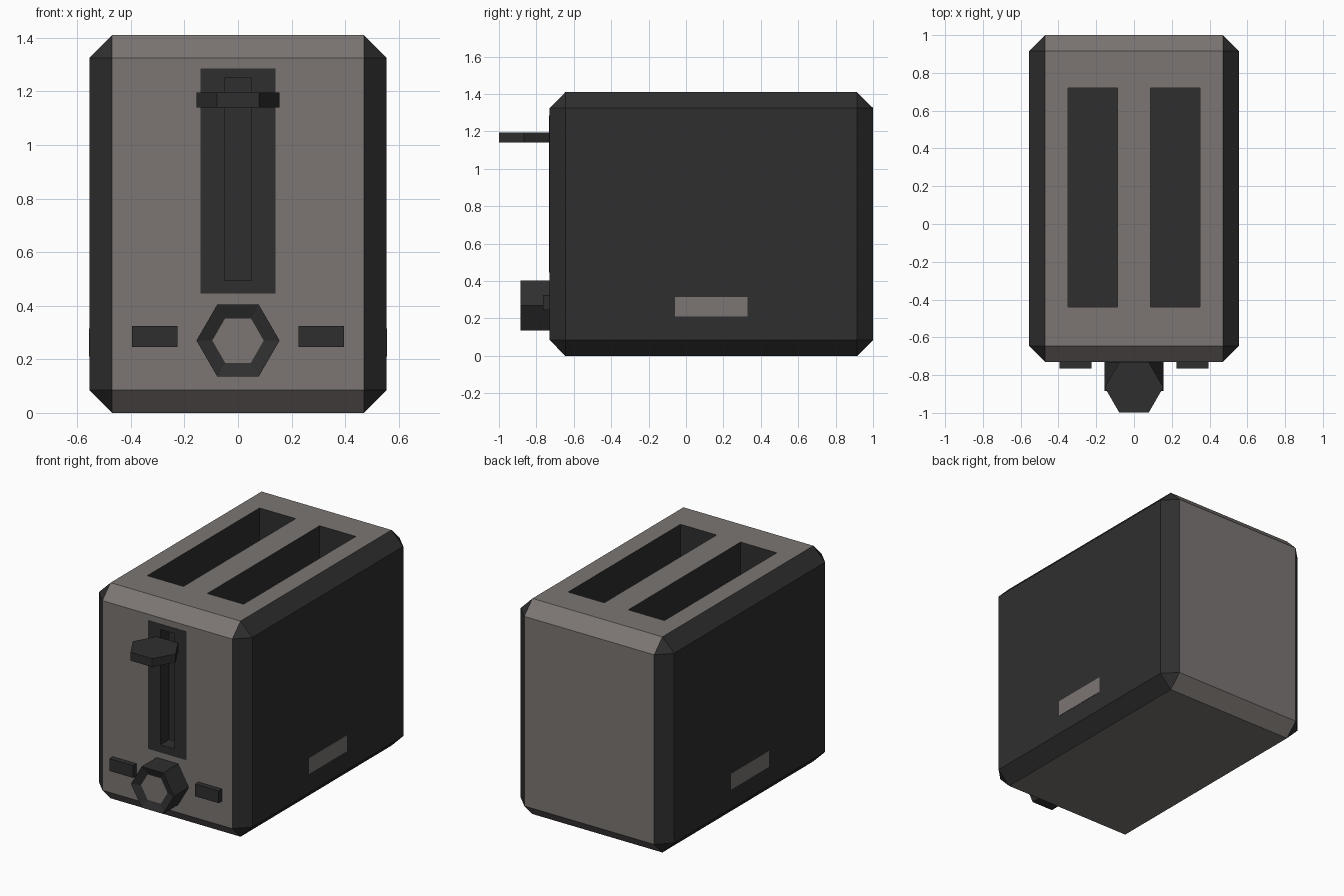
import bpy, bmesh, math
from mathutils import Vector

if "Cube" in bpy.data.objects:
    bpy.data.objects.remove(bpy.data.objects["Cube"])

def material(name, rgb):
    m = bpy.data.materials.new(name)
    m.diffuse_color = (*rgb, 1)
    m.use_nodes = True
    m.node_tree.nodes["Principled BSDF"].inputs["Base Color"].default_value = m.diffuse_color
    return m

MATS = [material("warm_grey", (0.2, 0.182, 0.173)), material("charcoal", (0.028, 0.028, 0.028))]
LIGHT, DARK = 0, 1

def finish(name, bm):
    bmesh.ops.recalc_face_normals(bm, faces=bm.faces)
    me = bpy.data.meshes.new(name)
    bm.to_mesh(me)
    bm.free()
    for m in MATS:
        me.materials.append(m)
    ob = bpy.data.objects.new(name, me)
    bpy.context.collection.objects.link(ob)
    return ob

def box_bm(lo, hi, mat=DARK):
    bm = bmesh.new()
    bmesh.ops.create_cube(bm, size=1)
    lo, hi = Vector(lo), Vector(hi)
    for v in bm.verts:
        v.co = (lo + hi) / 2 + v.co * (hi - lo)
    for f in bm.faces:
        f.material_index = mat
    return bm

def box(name, lo, hi, mat=DARK):
    return finish(name, box_bm(lo, hi, mat))

def hex_prism(centre, radius, u, v, depth):
    """Hexagon with corners on the +-u axis, extruded along depth; returns bmesh and end face."""
    bm = bmesh.new()
    c, u, v = Vector(centre), Vector(u), Vector(v)
    ring = [bm.verts.new(c + radius * (u * math.cos(a) + v * math.sin(a)))
            for a in (i * math.pi / 3 for i in range(6))]
    base = bm.faces.new(ring)
    out = bmesh.ops.extrude_face_region(bm, geom=[base], use_keep_orig=True)["geom"]
    bmesh.ops.translate(bm, verts=[g for g in out if isinstance(g, bmesh.types.BMVert)], vec=depth)
    end = next(g for g in out if isinstance(g, bmesh.types.BMFace))
    bmesh.ops.recalc_face_normals(bm, faces=bm.faces)
    for f in bm.faces:
        f.material_index = DARK
    return bm, end

def cut(ob, cutter):
    mod = ob.modifiers.new("cut", 'BOOLEAN')
    mod.operation, mod.solver, mod.object = 'DIFFERENCE', 'EXACT', cutter
    bpy.context.view_layer.objects.active = ob
    bpy.ops.object.modifier_apply(modifier=mod.name)

FRONT = -0.73

# chamfered body: dark sides, light front, top, back and bottom
bm = box_bm((-0.555, FRONT, 0), (0.555, 1.0, 1.41), LIGHT)
bmesh.ops.bevel(bm, geom=bm.edges[:], offset=0.085, segments=1, affect='EDGES', profile=0.5)
bm.normal_update()
for f in bm.faces:
    f.material_index = DARK if abs(f.normal.x) > 0.5 else LIGHT
body = finish("body", bm)

# dark panel around the lever track
panel = box("lever_panel", (-0.14, FRONT - 0.002, 0.445), (0.14, FRONT + 0.02, 1.285))

# bread slots and lever track
cutters = [box("slot_cutter", (s * 0.2175 - 0.131, -0.44, 0.5), (s * 0.2175 + 0.131, 0.72, 1.6))
           for s in (-1, 1)]
track = box("track_cutter", (-0.05, -0.9, 0.495), (0.05, FRONT + 0.09, 1.25))
for c in cutters + [track]:
    cut(body, c)
cut(panel, track)
for c in cutters + [track]:
    bpy.data.objects.remove(c)

# lever handle
bm, _ = hex_prism((0, -0.865, 1.14), 0.155, (1, 0, 0), (0, 1, 0), (0, 0, 0.055))
finish("lever", bm)

# browning knob with a light, slightly sunken centre
bm, end = hex_prism((0, FRONT, 0.27), 0.155, (1, 0, 0), (0, 0, 1), (0, -0.155, 0))
bmesh.ops.inset_region(bm, faces=[end], thickness=0.059, depth=-0.02)
end.material_index = LIGHT
finish("knob", bm)

# buttons and side badges, mirrored left and right
for side, s in (("left", -1), ("right", 1)):
    box(side + "_button", (s * 0.31 - 0.085, -0.765, 0.245), (s * 0.31 + 0.085, FRONT + 0.01, 0.325))
    box(side + "_badge", (s * 0.552 - 0.005, -0.06, 0.21), (s * 0.552 + 0.005, 0.33, 0.315), LIGHT)
